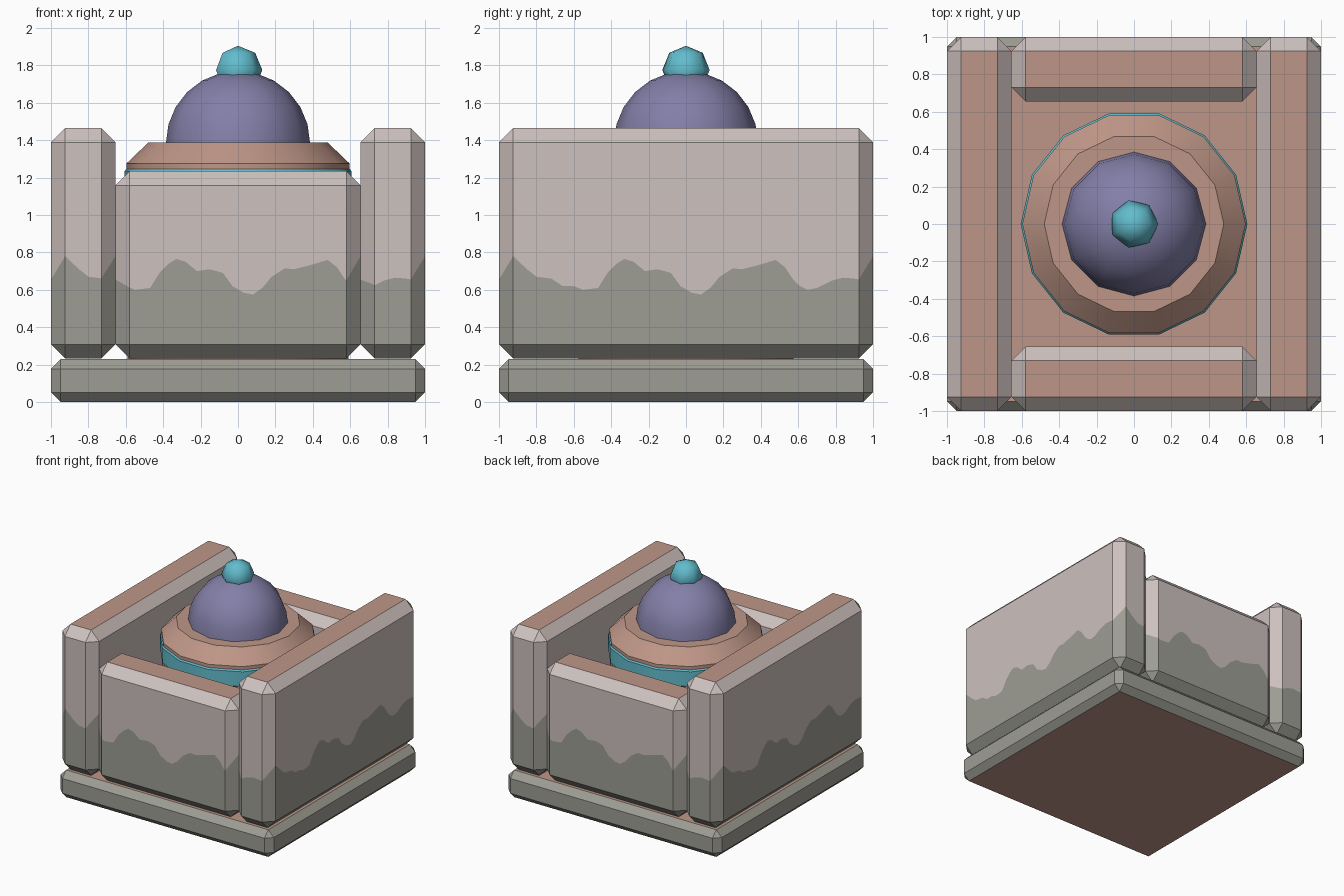
import bpy, bmesh, math

if "Cube" in bpy.data.objects:
    bpy.data.objects.remove(bpy.data.objects["Cube"])


def colour(name, r, g, b):
    m = bpy.data.materials.new(name)
    m.diffuse_color = [((v / 255 + 0.055) / 1.055) ** 2.4 for v in (r, g, b)] + [1]
    m.use_nodes = True
    m.node_tree.nodes["Principled BSDF"].inputs["Base Color"].default_value = m.diffuse_color
    return m


STONE = colour("pale_stone", 205, 193, 190)
MOSS = colour("grey_moss", 158, 157, 148)
CLAY = colour("clay_brown", 190, 150, 135)
PURPLE = colour("dusky_purple", 131, 127, 168)
TEAL = colour("teal", 98, 188, 205)

# Height of the weathered edge along a wall face
WAVE = [(-1, .78), (-.92, .78), (-.85, .71), (-.8, .67), (-.72, .66), (-.66, .62),
        (-.6, .62), (-.55, .6), (-.47, .61), (-.42, .69), (-.37, .74), (-.33, .765),
        (-.28, .75), (-.22, .7), (-.15, .71), (-.08, .69), (-.03, .62), (.03, .585),
        (.08, .575), (.13, .61), (.18, .67), (.25, .715), (.3, .71), (.38, .73),
        (.48, .76), (.53, .72), (.57, .66), (.61, .62), (.65, .6), (.7, .61),
        (.78, .65), (.84, .665), (.9, .66), (1, .64)]


def wave(t):
    for (a, za), (b, zb) in zip(WAVE, WAVE[1:]):
        if t <= b:
            return za + (zb - za) * (t - a) / (b - a)
    return WAVE[-1][1]


def finish(name, bm, mats, smooth=None):
    bmesh.ops.remove_doubles(bm, verts=bm.verts, dist=1e-5)
    bmesh.ops.recalc_face_normals(bm, faces=bm.faces)
    me = bpy.data.meshes.new(name)
    bm.to_mesh(me)
    bm.free()
    for m in mats:
        me.materials.append(m)
    if smooth:
        me.shade_smooth()
        me.set_sharp_from_angle(angle=math.radians(smooth))
    ob = bpy.data.objects.new(name, me)
    bpy.context.collection.objects.link(ob)
    return ob


def block(name, x0, x1, y0, y1, z0, z1, c, stained):
    """Chamfered block, optionally split along the wavy weathered edge."""
    # Chamfered outline: each side runs along its own t, counter-clockwise
    sides = [(x0 + c, x1 - c, lambda t: (t, y0)), (y0 + c, y1 - c, lambda t: (x1, t)),
             (c - x1, -x0 - c, lambda t: (-t, y1)), (c - y1, -y0 - c, lambda t: (x0, -t))]
    outline = []
    for a, b, place in sides:
        mid = [t for t, _ in WAVE if a + .005 < t < b - .005] if stained else []
        outline += [(*place(t), wave(t)) for t in [a, *mid, b]]

    def inset(x, y):
        return min(max(x, x0 + c), x1 - c), min(max(y, y0 + c), y1 - c)

    rings = [[(*inset(x, y), z0) for x, y, w in outline],
             [(x, y, z0 + c) for x, y, w in outline]]
    if stained:
        rings.append(list(outline))
    rings += [[(x, y, z1 - c) for x, y, w in outline],
              [(*inset(x, y), z1) for x, y, w in outline]]
    bm = bmesh.new()
    loops = [[bm.verts.new(p) for p in ring] for ring in rings]
    n = len(outline)
    for k, (lo, hi) in enumerate(zip(loops, loops[1:])):
        for i in range(n):
            j = (i + 1) % n
            f = bm.faces.new((lo[i], lo[j], hi[j], hi[i]))
            f.material_index = 0 if stained and k >= 2 else 1
    # Clay-coloured top and bottom
    for loop in (loops[0], loops[-1]):
        bm.faces.new(loop).material_index = 2
    return finish(name, bm, (STONE, MOSS, CLAY))


def lathe(name, profile, sides, mats, band=None, smooth=30):
    """Spin (radius, z) points; faces with centre inside band use slot 1."""
    bm = bmesh.new()
    rings = [[bm.verts.new((r * math.cos(math.tau * i / sides),
                            r * math.sin(math.tau * i / sides), z))
              for i in range(sides)] for r, z in profile]
    for lo, hi in zip(rings, rings[1:]):
        for i in range(sides):
            j = (i + 1) % sides
            f = bm.faces.new((lo[i], lo[j], hi[j], hi[i]))
            if band and band[0] < f.calc_center_median().z < band[1]:
                f.material_index = 1
    for ring in (rings[0], rings[-1]):
        if (ring[0].co.xy).length > 1e-4:
            bm.faces.new(ring)
    return finish(name, bm, mats, smooth)


def arc(r, zc, start, step):
    """Sphere profile from a start latitude up to the pole."""
    return [(r * math.cos(math.radians(a)), zc + r * math.sin(math.radians(a)))
            for a in range(start, 91, step)]


# Base slab and four walls
block("base_slab", -1, 1, -1, 1, 0, .23, .052, False)
for tag, s in (("right", 1), ("left", -1)):
    xs = sorted((s * .655, s))
    block(tag + "_wall", *xs, -1, 1, .232, 1.465, .076, True)
for tag, s in (("back", 1), ("front", -1)):
    ys = sorted((s * .655, s))
    block(tag + "_wall", -.655, .655, *ys, .232, 1.235, .076, True)

# Central drum with teal band, dome and finial
lathe("drum", [(.59, .22), (.59, 1.10), (.606, 1.11), (.606, 1.235), (.597, 1.247),
               (.597, 1.275), (.48, 1.387)], 14, (CLAY, TEAL), (1.102, 1.244))
lathe("dome", arc(.385, 1.385, 0, 15), 12, (PURPLE,), smooth=40)
lathe("finial", arc(.13, 1.775, -45, 45), 7, (TEAL,), smooth=80)
